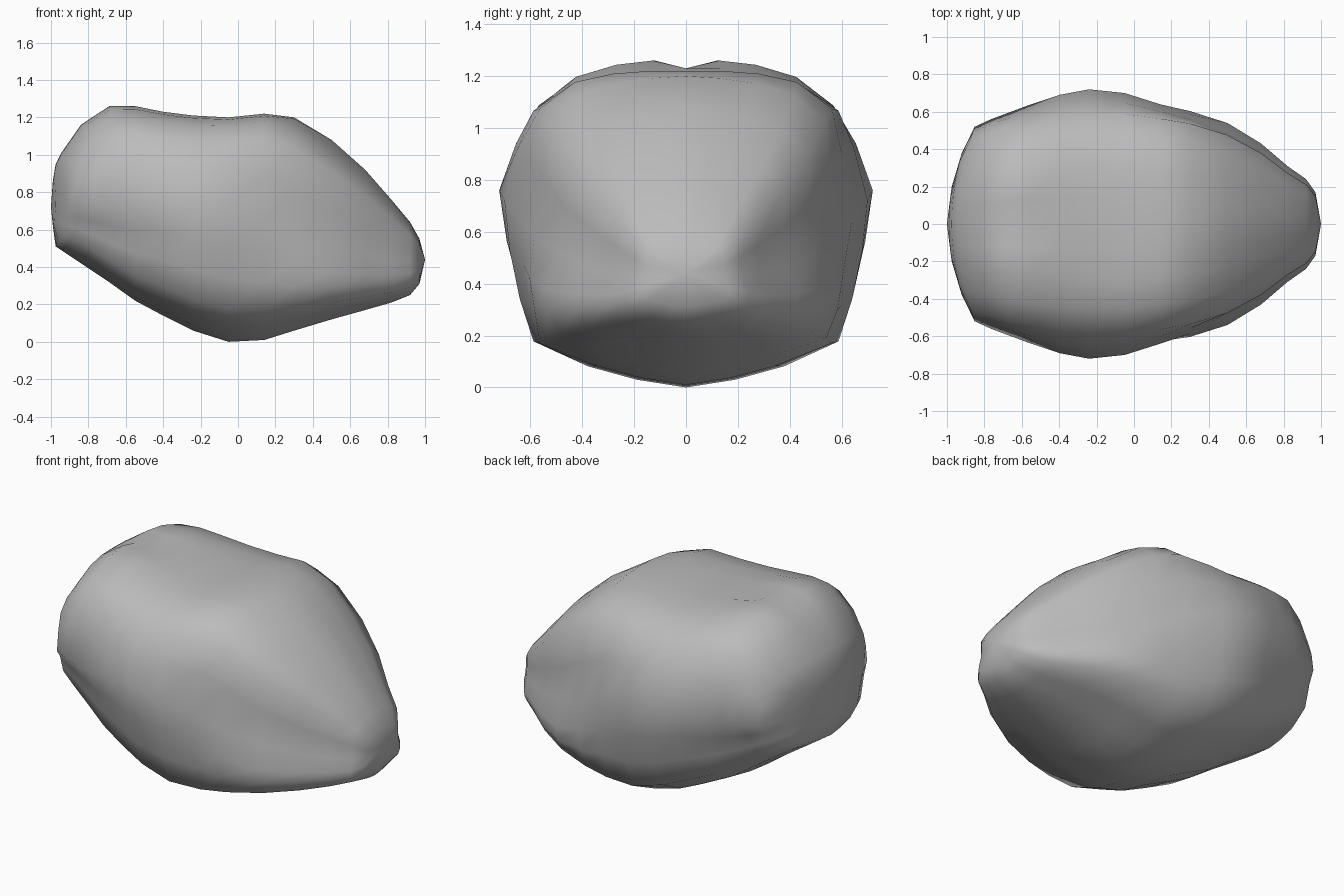
import bpy
import bmesh

if "Cube" in bpy.data.objects:
    bpy.data.objects.remove(bpy.data.objects["Cube"], do_unlink=True)

# Stations along the boulder: x, top, bottom, half width, height of widest point
STATIONS = [
    (-0.99, 0.86, 0.62, 0.2, 0.72), (-0.975, 0.95, 0.51, 0.38, 0.72),
    (-0.945, 1.01, 0.49, 0.52, 0.72), (-0.84, 1.16, 0.42, 0.56, 0.71),
    (-0.69, 1.26, 0.32, 0.6, 0.7), (-0.55, 1.26, 0.22, 0.64, 0.72),
    (-0.4, 1.23, 0.14, 0.69, 0.75), (-0.24, 1.21, 0.06, 0.72, 0.76),
    (-0.05, 1.2, 0, 0.7, 0.74), (0.14, 1.22, 0.01, 0.64, 0.68),
    (0.3, 1.2, 0.06, 0.61, 0.62), (0.5, 1.08, 0.12, 0.54, 0.56),
    (0.68, 0.92, 0.17, 0.43, 0.5), (0.82, 0.76, 0.21, 0.31, 0.46),
    (0.92, 0.64, 0.25, 0.24, 0.45), (0.97, 0.55, 0.31, 0.17, 0.44),
]
# Half cross-sections, crown to belly: share of width, share of height from widest
BELLY = [(0.54, -0.89), (0.27, -0.96), (0, -1)]
REAR = [(0, 1), (0.2, 1), (0.42, 0.97), (0.68, 0.88), (0.87, 0.72), (0.95, 0.42),
        (1, 0.03), (0.89, -0.22), (0.84, -0.46), (0.78, -0.73)] + BELLY
MIDDLE = [(0, 1), (0.2, 1), (0.42, 0.97), (0.63, 0.89), (0.8, 0.69), (0.91, 0.4),
          (1, 0), (0.96, -0.28), (0.89, -0.54), (0.8, -0.76)] + BELLY
CREST = [(0, 1), (0.22, 1), (0.44, 0.98), (0.67, 0.92), (0.88, 0.73), (0.94, 0.4),
         (1, -0.05), (0.98, -0.3), (0.94, -0.54), (0.88, -0.76)] + BELLY
SNOUT = [(0, 1), (0.2, 0.97), (0.42, 0.92), (0.67, 0.83), (0.88, 0.66), (0.88, 0.28),
         (0.91, -0.1), (1, -0.42), (0.98, -0.61), (0.89, -0.79)] + BELLY
KEYS = [(-0.7, REAR), (-0.24, MIDDLE), (0.14, CREST), (0.5, SNOUT)]


def outline(x):
    """Blend the cross-sections along the length and mirror the result."""
    x = min(max(x, KEYS[0][0]), KEYS[-1][0])
    for (x0, p), (x1, q) in zip(KEYS, KEYS[1:]):
        if x <= x1:
            break
    t = (x - x0) / (x1 - x0)
    half = [(a + (c - a) * t, b + (d - b) * t) for (a, b), (c, d) in zip(p, q)]
    return half + [(-w, h) for w, h in half[-2:0:-1]]


def section(bm, x, top, bottom, half, mid):
    bow = max(0, -x - 0.6)                # curves the rear end around
    verts = []
    for w, h in outline(x):
        y = w * half
        z = mid + h * (top - mid if h > 0 else mid - bottom)
        if w == 0 and h > 0 and -0.75 < x < -0.4:
            z -= 0.03                     # shallow groove on the crown
        verts.append(bm.verts.new((x + bow * y * y, y, z)))
    return verts


def cap(bm, ring, point):
    tip = bm.verts.new(point)
    for a, b in zip(ring, ring[1:] + ring[:1]):
        bm.faces.new((a, b, tip))


# Boulder body
bm = bmesh.new()
rings = [section(bm, *s) for s in STATIONS]
for r, s in zip(rings, rings[1:]):
    for i in range(len(r)):
        j = (i + 1) % len(r)
        bm.faces.new((r[i], r[j], s[j], s[i]))
cap(bm, rings[0], (-1, 0, 0.72))
cap(bm, rings[-1], (1, 0, 0.44))
bmesh.ops.recalc_face_normals(bm, faces=bm.faces)
for f in bm.faces:
    f.smooth = True
mesh = bpy.data.meshes.new("boulder")
bm.to_mesh(mesh)
bm.free()
boulder = bpy.data.objects.new("boulder", mesh)
bpy.context.collection.objects.link(boulder)

# Stone colour
stone = bpy.data.materials.new("stone grey")
stone.use_nodes = True
grey = (0.5, 0.5, 0.5, 1)
stone.diffuse_color = grey
stone.node_tree.nodes["Principled BSDF"].inputs["Base Color"].default_value = grey
mesh.materials.append(stone)
